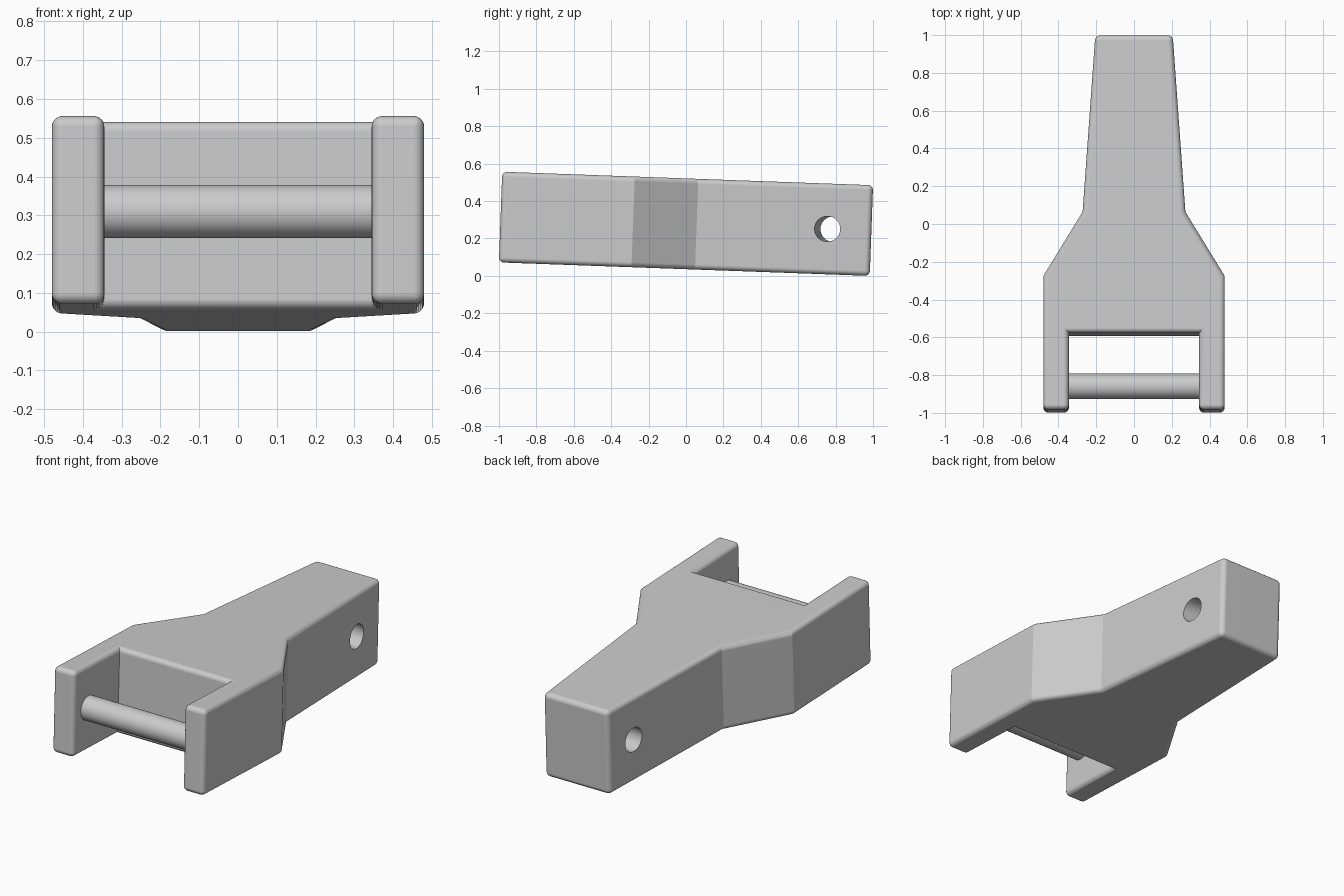
import bpy, bmesh, math
from mathutils import Matrix

cube = bpy.data.objects.get("Cube")
if cube:
    bpy.data.objects.remove(cube, do_unlink=True)

TILT = math.radians(-2.08)
CENTRE_Z = 0.2785
HALF_H = 0.2425
HALF_L = 0.992
PIN_R = 0.068

grey = bpy.data.materials.new("light_grey")
grey.use_nodes = True
grey.diffuse_color = (0.6, 0.6, 0.6, 1)
grey.node_tree.nodes["Principled BSDF"].inputs["Base Color"].default_value = (0.6, 0.6, 0.6, 1)


def make_object(name, bm):
    """Turn a bmesh into an object in the shared, slightly tilted frame."""
    bmesh.ops.recalc_face_normals(bm, faces=bm.faces)
    mesh = bpy.data.meshes.new(name)
    bm.to_mesh(mesh)
    bm.free()
    mesh.materials.append(grey)
    obj = bpy.data.objects.new(name, mesh)
    obj.location.z = CENTRE_Z
    obj.rotation_euler.x = TILT
    bpy.context.collection.objects.link(obj)
    return obj


def cross_rod(name, y, length, yaw=0.0):
    """Cylinder running across the model along x."""
    bm = bmesh.new()
    place = (Matrix.Translation((0, y, 0)) @ Matrix.Rotation(yaw, 4, 'Z')
             @ Matrix.Rotation(math.pi / 2, 4, 'Y'))
    bmesh.ops.create_cone(bm, cap_ends=True, segments=48, radius1=PIN_R,
                          radius2=PIN_R, depth=length, matrix=place)
    return make_object(name, bm)


def smooth(obj):
    bpy.ops.object.select_all(action='DESELECT')
    obj.select_set(True)
    bpy.context.view_layer.objects.active = obj
    bpy.ops.object.shade_smooth_by_angle(angle=math.radians(20))


# Forked body: mirrored outline, extruded, with rounded rims and end corners
half = [(0.205, HALF_L), (0.272, 0.057), (0.48, -0.283),
        (0.48, -HALF_L), (0.345, -HALF_L), (0.345, -0.585)]
outline = half + [(-x, y) for x, y in reversed(half)]
bm = bmesh.new()
base = bm.faces.new([bm.verts.new((x, y, -HALF_H)) for x, y in outline])
top = bmesh.ops.extrude_face_region(bm, geom=[base])["geom"]
bmesh.ops.translate(bm, vec=(0, 0, 2 * HALF_H),
                    verts=[g for g in top if isinstance(g, bmesh.types.BMVert)])
bmesh.ops.recalc_face_normals(bm, faces=bm.faces)
rounded = []
for e in bm.edges:
    a, b = (v.co for v in e.verts)
    upright = abs(a.z - b.z) > HALF_H
    if not upright or abs(a.y) > HALF_L - 0.01:
        rounded.append(e)
bmesh.ops.bevel(bm, geom=rounded, offset=0.027, offset_type='OFFSET',
                segments=6, profile=0.5, affect='EDGES', clamp_overlap=True)
body = make_object("forked_body", bm)

# Bore through the narrow end, square to its right wall
cutter = cross_rod("bore_cutter", 0.772, 1.0, math.radians(-4))
cutter.hide_render = True
bore = body.modifiers.new("bore", 'BOOLEAN')
bore.operation = 'DIFFERENCE'
bore.solver = 'EXACT'
bore.object = cutter
bpy.context.view_layer.objects.active = body
bpy.ops.object.modifier_apply(modifier=bore.name)
bpy.data.objects.remove(cutter, do_unlink=True)
smooth(body)
weighted = body.modifiers.new("clean_normals", 'WEIGHTED_NORMAL')
weighted.keep_sharp = True

# Pin between the fork arms
pin = cross_rod("cross_pin", -0.86, 0.74)
smooth(pin)
